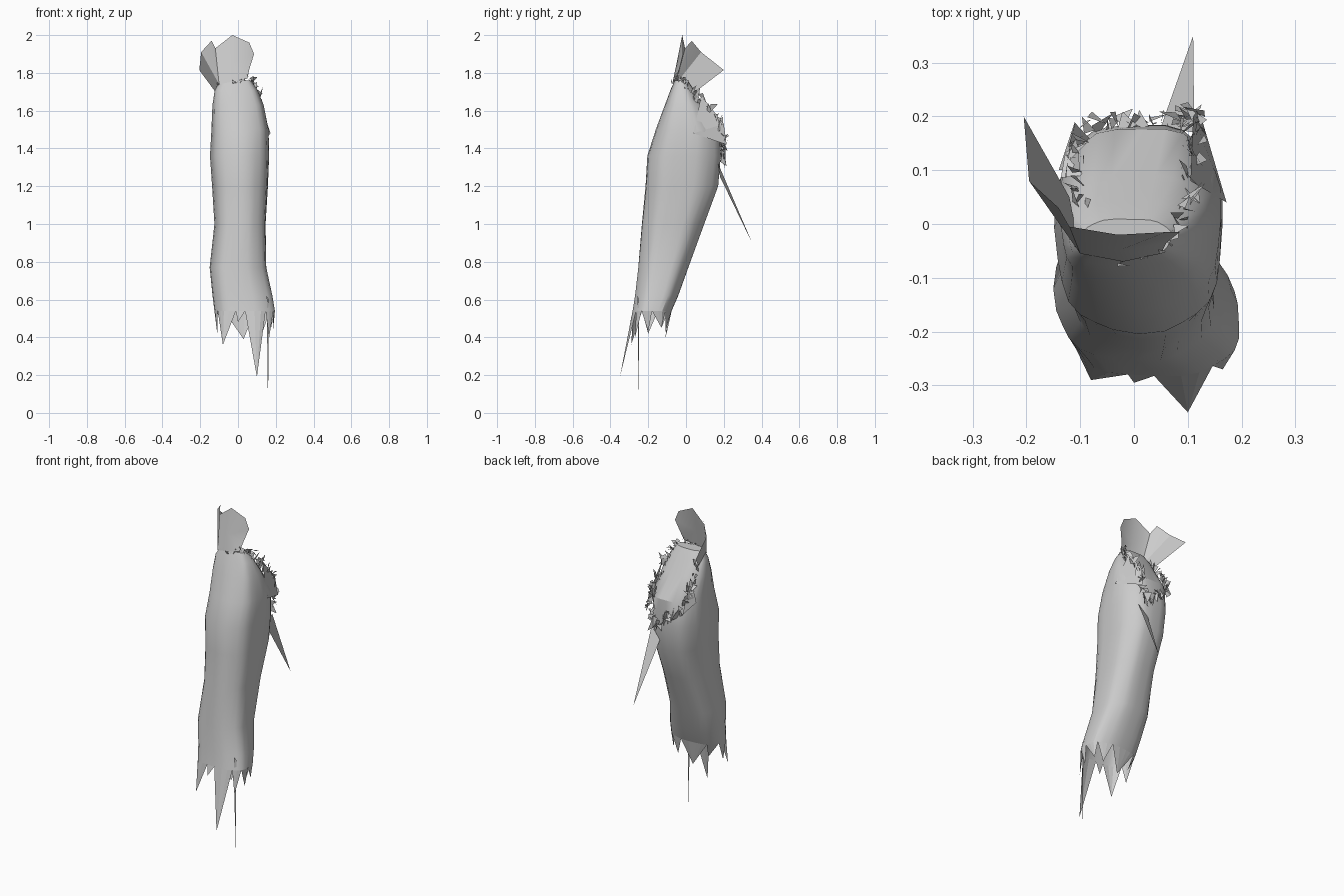
import bpy, bmesh, math, random
from mathutils import Vector
random.seed(7)


def make(name, verts, faces, smooth=False):
    mesh = bpy.data.meshes.new(name)
    mesh.from_pydata([tuple(v) for v in verts], [], faces)
    bm = bmesh.new()
    bm.from_mesh(mesh)
    bmesh.ops.recalc_face_normals(bm, faces=bm.faces)
    bm.to_mesh(mesh)
    bm.free()
    ob = bpy.data.objects.new(name, mesh)
    bpy.context.collection.objects.link(ob)
    if smooth:
        bpy.ops.object.select_all(action='DESELECT')
        ob.select_set(True)
        bpy.context.view_layer.objects.active = ob
        bpy.ops.object.shade_smooth_by_angle(angle=math.radians(30))
    return ob


# Robe sections: height, left, right, front, back
SECTIONS = [
    (0.54, -0.125, 0.200, -0.285, -0.075),
    (0.62, -0.135, 0.187, -0.272, -0.04),
    (0.77, -0.150, 0.155, -0.255, 0.015),
    (1.00, -0.125, 0.150, -0.235, 0.10),
    (1.20, -0.138, 0.162, -0.215, 0.175),
    (1.36, -0.150, 0.168, -0.205, 0.19),
    (1.50, -0.143, 0.165, -0.160, 0.182),
    (1.63, -0.138, 0.138, -0.112, 0.095),
    (1.71, -0.125, 0.105, -0.082, 0.045),
    (1.76, -0.095, 0.070, -0.060, 0.010),
]
N = 28


def ring_point(section, a):
    z, l, r, f, b = section
    c, s = math.cos(a), math.sin(a)
    fold = 1 - 0.035 * (0.5 + 0.5 * math.sin(7 * a + z * 2))
    px = math.copysign(abs(c) ** 0.78, c) * fold
    py = math.copysign(abs(s) ** 0.78, s) * fold
    return Vector(((l + r) / 2 + px * (r - l) / 2, (f + b) / 2 + py * (b - f) / 2, z))


# Robe: tapered tube, open at the hem, sloping closed at the shoulders
verts, faces = [], []
for sec in SECTIONS:
    verts += [ring_point(sec, 2 * math.pi * i / N) for i in range(N)]
for k in range(len(SECTIONS) - 1):
    for i in range(N):
        j = (i + 1) % N
        faces.append((k * N + i, k * N + j, (k + 1) * N + j, (k + 1) * N + i))
faces.append(tuple((len(SECTIONS) - 1) * N + i for i in range(N)))
make("robe", verts, faces, True)

# Torn hem: pointed strips hanging from the lowest ring (start, end, tip)
HEM = [
    (0, 3, (0.175, -0.13, 0.45)), (3, 6, (0.13, -0.11, 0.43)),
    (6, 10, (0.03, -0.11, 0.39)), (10, 13, (-0.06, -0.13, 0.45)),
    (13, 16, (-0.11, -0.20, 0.42)), (16, 20, (-0.08, -0.29, 0.36)),
    (20, 21, (0.0, -0.295, 0.48)), (21, 24, (0.10, -0.35, 0.19)),
    (24, 26, (0.165, -0.27, 0.40)), (26, 28, (0.185, -0.20, 0.43)),
]
verts, faces = [], []
for a, b, tip in HEM:
    base = len(verts)
    edge = [ring_point(SECTIONS[0], 2 * math.pi * i / N) for i in range(a, b + 1)]
    verts += edge + [Vector(tip)]
    faces += [(base + i, base + i + 1, base + len(edge)) for i in range(len(edge) - 1)]
make("torn_hem", verts, faces)

# Long hanging thread
make("hem_thread", [(0.152, -0.256, 0.62), (0.163, -0.248, 0.60), (0.159, -0.252, 0.0)], [(0, 1, 2)])

# Stand-up collar: front panel and flared left panel
front = [(-0.10, -0.055, 1.74), (-0.02, -0.07, 1.755), (0.05, -0.055, 1.77), (0.06, -0.035, 1.82),
         (0.085, -0.015, 1.90), (0.06, -0.015, 1.96), (-0.03, -0.02, 2.0), (-0.12, -0.005, 1.93),
         (-0.03, -0.05, 1.85)]
make("collar_front", front, [(i, (i + 1) % 8, 8) for i in range(8)], True)
left = [(-0.10, -0.055, 1.74), (-0.12, -0.005, 1.93), (-0.14, 0.03, 1.97),
        (-0.195, 0.08, 1.91), (-0.205, 0.20, 1.815), (-0.12, 0.05, 1.70)]
make("collar_left", left, [(0, 1, 2), (0, 2, 3), (0, 3, 4), (0, 4, 5)], True)

# Loose flaps on the back and shoulders
make("back_spike", [(0.05, 0.18, 1.25), (0.112, 0.17, 1.32), (0.11, 0.35, 0.90)], [(0, 1, 2)])
make("right_shoulder_flap", [(0.172, 0.04, 1.48), (0.11, 0.20, 1.53), (0.105, 0.08, 1.68),
                             (0.12, 0.215, 1.42)], [(0, 1, 2), (0, 3, 1)])
make("left_shoulder_flap", [(-0.14, 0.10, 1.50), (-0.11, 0.19, 1.45), (-0.10, 0.10, 1.64)], [(0, 1, 2)])


# Ragged scraps along a path
def tatters(name, path, count, size):
    pts = [Vector(p) for p in path]
    verts, faces = [], []
    for k in range(count):
        t = (k + random.random()) / count * (len(pts) - 1)
        i = min(int(t), len(pts) - 2)
        p = pts[i].lerp(pts[i + 1], t - i)
        for _ in range(3):
            verts.append(p + Vector([random.uniform(-size, size) * s for s in (0.8, 0.8, 1.4)]))
        faces.append((3 * k, 3 * k + 1, 3 * k + 2))
    make(name, verts, faces)


tatters("neck_tatters", [(-0.11, -0.03, 1.73), (-0.02, -0.065, 1.75), (0.06, -0.04, 1.77),
                         (0.09, 0.02, 1.73)], 24, 0.02)
tatters("right_rim_tatters", [(0.08, 0.0, 1.74), (0.11, 0.07, 1.67), (0.11, 0.17, 1.56),
                              (0.11, 0.20, 1.48), (0.09, 0.195, 1.35)], 40, 0.034)
tatters("left_rim_tatters", [(-0.10, 0.03, 1.70), (-0.115, 0.11, 1.60), (-0.10, 0.17, 1.50)], 18, 0.03)
tatters("back_rim_tatters", [(-0.09, 0.18, 1.47), (0.0, 0.19, 1.40), (0.09, 0.19, 1.33)], 22, 0.034)
